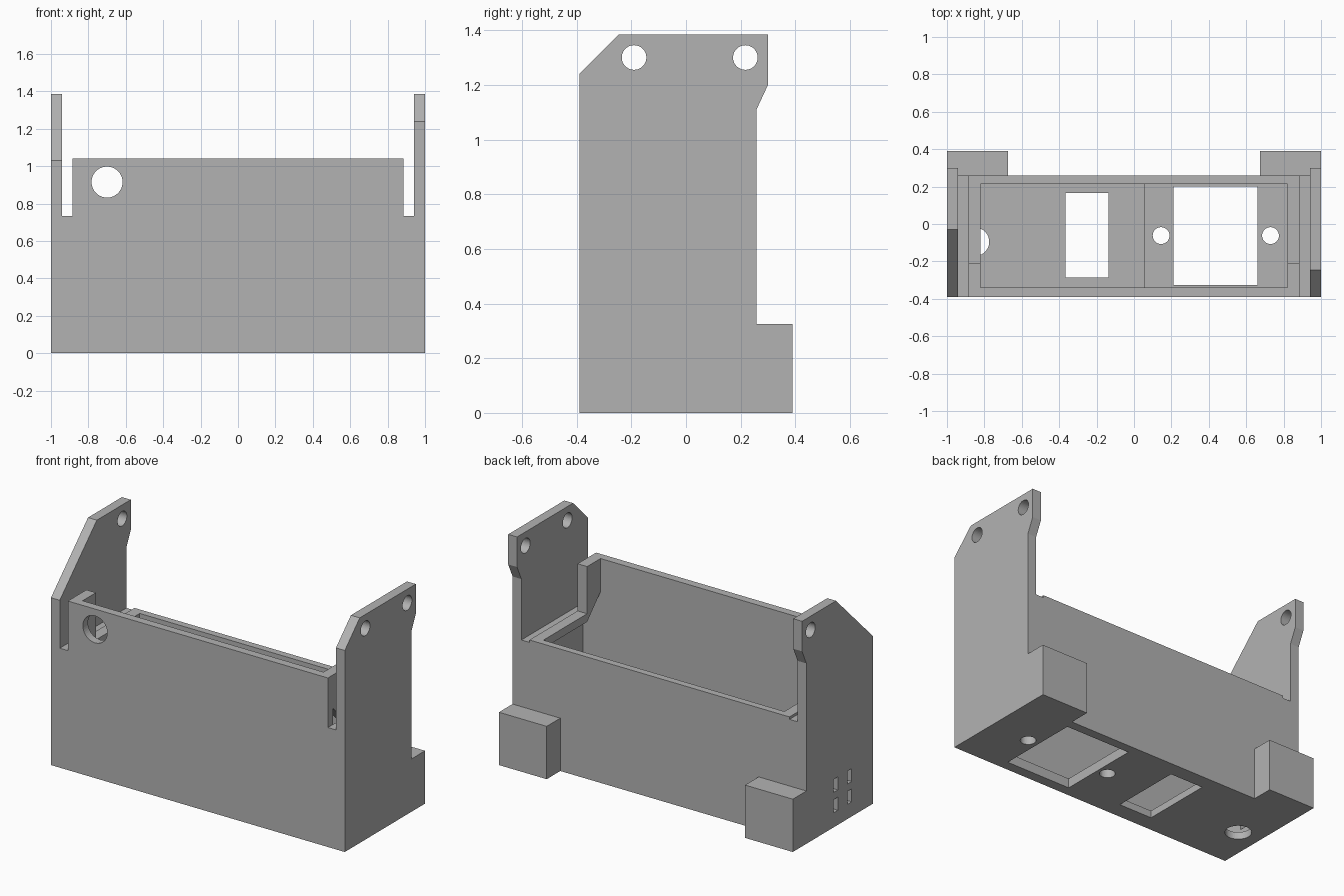
import bpy, bmesh, math
from mathutils import Vector

cube = bpy.data.objects.get("Cube")
if cube:
    bpy.data.objects.remove(cube, do_unlink=True)

grey = bpy.data.materials.new("plain_grey")
grey.use_nodes = True
grey.diffuse_color = (0.45, 0.45, 0.45, 1)
grey.node_tree.nodes["Principled BSDF"].inputs["Base Color"].default_value = (0.45, 0.45, 0.45, 1)


def extrude(name, points, axis, a, b):
    """Prism of a 2D profile along an axis: x takes (y, z), y takes (x, z), z takes (x, y)."""
    def place(p, t):
        v = list(p)
        v.insert("xyz".index(axis), t)
        return Vector(v)
    bm = bmesh.new()
    base = bm.faces.new([bm.verts.new(place(p, a)) for p in points])
    grown = bmesh.ops.extrude_face_region(bm, geom=[base])["geom"]
    verts = [g for g in grown if isinstance(g, bmesh.types.BMVert)]
    bmesh.ops.translate(bm, verts=verts, vec=place((0, 0), b - a))
    bmesh.ops.recalc_face_normals(bm, faces=bm.faces)
    mesh = bpy.data.meshes.new(name)
    bm.to_mesh(mesh)
    bm.free()
    mesh.materials.append(grey)
    obj = bpy.data.objects.new(name, mesh)
    bpy.context.collection.objects.link(obj)
    return obj


def box(name, x, y, z):
    return extrude(name, [(x[0], y[0]), (x[1], y[0]), (x[1], y[1]), (x[0], y[1])], "z", *z)


def rod(center, radius, axis, a, b, sides=40):
    turn = 2 * math.pi / sides
    ring = [(center[0] + radius * math.cos(i * turn),
             center[1] + radius * math.sin(i * turn)) for i in range(sides)]
    return extrude("cutter", ring, axis, a, b)


def cut(obj, cutters):
    """Subtract the cutters, bake the result and drop the helpers."""
    for c in cutters:
        c.hide_render = True
        mod = obj.modifiers.new("cut", "BOOLEAN")
        mod.operation = "DIFFERENCE"
        mod.solver = "EXACT"
        mod.object = c
    graph = bpy.context.evaluated_depsgraph_get()
    baked = bpy.data.meshes.new_from_object(obj.evaluated_get(graph))
    obj.modifiers.clear()
    obj.data = baked
    for c in cutters:
        bpy.data.objects.remove(c, do_unlink=True)


# Main dimensions
FRONT, BACK = -0.39, 0.258
IN_FRONT, IN_BACK = -0.34, 0.215
PLATE, STRIP, LIP = 0.94, 0.885, 0.82
SLOT_Z, LIP_Z, FRONT_Z, TOP = 0.735, 0.75, 1.04, 1.385


def mirrored(half):
    return half + [(-x, z) for x, z in reversed(half)]


# Front wall with a round cable opening
front = extrude("front_wall", mirrored([(PLATE, 0), (PLATE, SLOT_Z), (STRIP, SLOT_Z), (STRIP, FRONT_Z)]),
                "y", FRONT, IN_FRONT)
cut(front, [rod((-0.70, 0.915), 0.083, "y", -0.5, -0.2)])

# Lower back wall
extrude("back_wall", mirrored([(PLATE, 0), (PLATE, SLOT_Z), (STRIP, SLOT_Z), (STRIP, LIP_Z)]),
        "y", IN_BACK, BACK)

# Tall side plates: same back edge, different front chamfers
back_edge = [(BACK, 0), (BACK, 1.11), (0.3, 1.2), (0.3, TOP)]
left = extrude("left_side_plate", [(FRONT, 0)] + back_edge + [(-0.245, TOP), (FRONT, 1.24)],
               "x", PLATE, 1)
cut(left, [rod((y, 1.30), 0.045, "x", 0.8, 1.2) for y in (-0.19, 0.217)])
right = extrude("right_side_plate", [(FRONT, 0)] + back_edge + [(-0.03, TOP), (FRONT, 1.03)],
                "x", -1, -PLATE)
vents = [box("cutter", (-1.2, -0.8), (y - 0.02, y + 0.02), (z, z + 0.08))
         for y in (-0.027, -0.163) for z in (0.09, 0.215)]
cut(right, vents + [rod((0.217, 1.30), 0.045, "x", -1.2, -0.8)])

# Floor in two thicknesses with its openings
floor_l = box("floor_left", (0.055, PLATE), (IN_FRONT, IN_BACK), (0, 0.06))
cut(floor_l, [box("cutter", (0.21, 0.66), (-0.325, 0.2), (-0.2, 0.2))]
    + [rod((x, -0.062), 0.045, "z", -0.2, 0.2) for x in (0.145, 0.73)])
floor_r = box("floor_right", (-PLATE, 0.055), (IN_FRONT, IN_BACK), (0, 0.045))
cut(floor_r, [box("cutter", (-0.365, -0.135), (-0.285, 0.165), (-0.2, 0.2)),
              rod((-0.85, -0.095), 0.076, "z", -0.2, 0.2)])

for side, s in (("left", 1), ("right", -1)):
    def span(a, b):
        return tuple(sorted((s * a, s * b)))
    # Inner ledge and the slightly lower strip beside the plate
    box(side + "_ledge", span(LIP, STRIP), (-0.21, IN_BACK), (0.70, LIP_Z))
    box(side + "_ledge_strip", span(STRIP, PLATE), (IN_FRONT, IN_BACK), (0.70, SLOT_Z))
    # Short return wall behind the front wall, sloped underneath
    extrude(side + "_corner_return",
            [(IN_FRONT, FRONT_Z), (-0.21, FRONT_Z), (-0.21, 0.70), (IN_FRONT, 0.835)],
            "x", *span(LIP, STRIP))
    # Rear foot block
    box(side + "_rear_block", span(0.675, 1), (BACK, 0.39), (0, 0.325))
